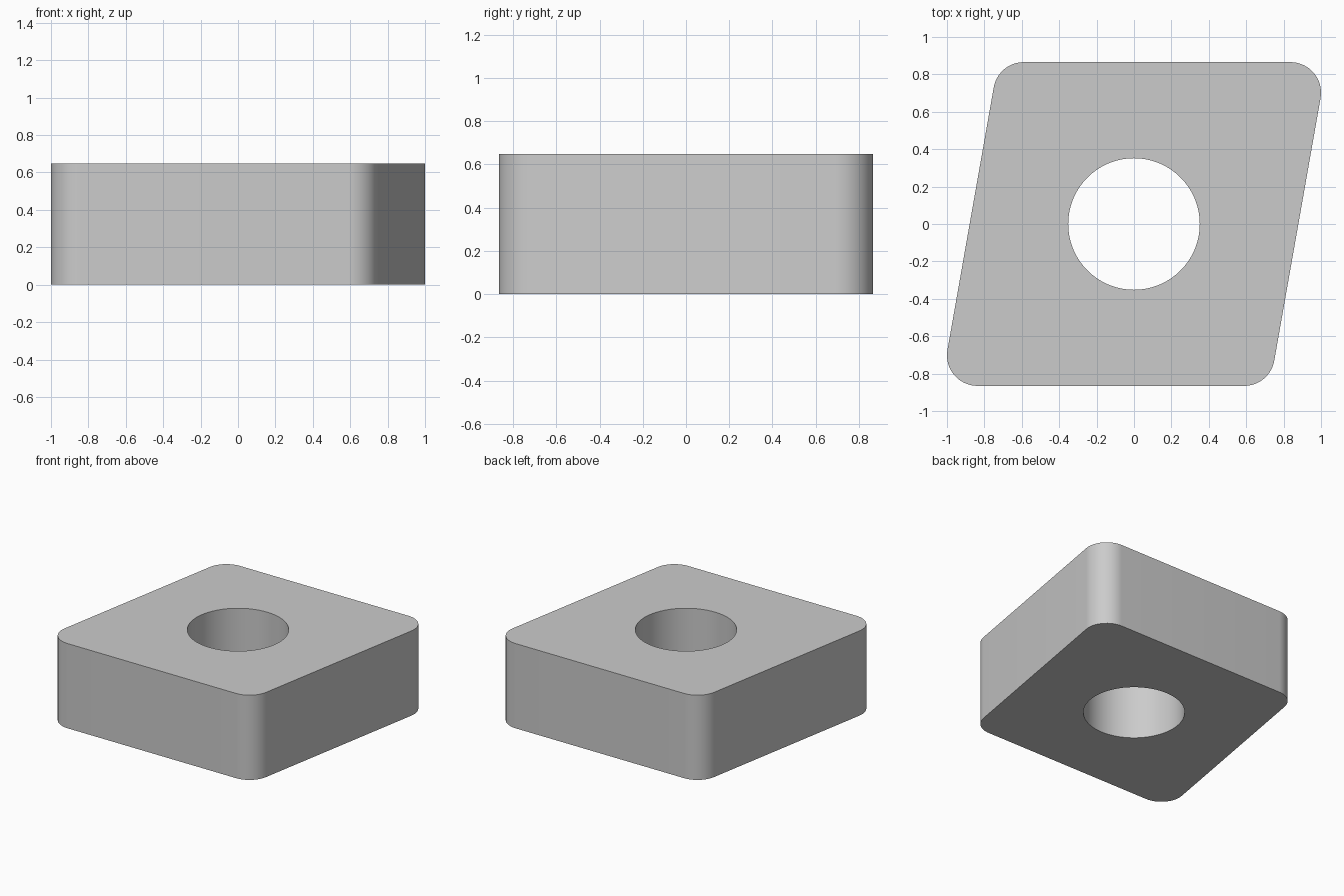
import bpy, bmesh
from math import sin, cos, tan, pi, radians

if "Cube" in bpy.data.objects:
    bpy.data.objects.remove(bpy.data.objects["Cube"])

IN_R, CORNER_R, HOLE_R, HEIGHT = 0.8654, 0.1635, 0.3516, 0.6487
LEAN = radians(10)          # side walls lean 10 degrees: 80/100 degree rhombus
SEG = 16                    # segments per rounded corner

# Rounded rhombus outline: acute and obtuse corner, repeated by half turn
d = IN_R - CORNER_R
corners = [(d * (1 + sin(LEAN)) / cos(LEAN), d, -LEAN, pi / 2),
           (-d * (1 - sin(LEAN)) / cos(LEAN), d, pi / 2, pi - LEAN)]
outline = []
for sign in (1, -1):
    for cx, cy, a0, a1 in corners:
        for i in range(SEG + 1):
            a = a0 + (a1 - a0) * i / SEG
            outline.append((sign * (cx + CORNER_R * cos(a)),
                            sign * (cy + CORNER_R * sin(a))))

# Round through hole
hole = [(HOLE_R * cos(2 * pi * i / 96), HOLE_R * sin(2 * pi * i / 96)) for i in range(96)]

bm = bmesh.new()


def add_loop(points):
    vs = [bm.verts.new((x, y, 0)) for x, y in points]
    return [bm.edges.new((vs[i - 1], vs[i])) for i in range(len(vs))]


# Fill the plate between both loops, then raise it
edges = add_loop(outline) + add_loop(hole)
bmesh.ops.triangle_fill(bm, use_beauty=True, use_dissolve=False,
                        edges=edges, normal=(0, 0, 1))
res = bmesh.ops.extrude_face_region(bm, geom=bm.faces[:], use_keep_orig=True)
top = [g for g in res["geom"] if isinstance(g, bmesh.types.BMVert)]
bmesh.ops.translate(bm, verts=top, vec=(0, 0, HEIGHT))
bmesh.ops.recalc_face_normals(bm, faces=bm.faces[:])

mesh = bpy.data.meshes.new("cutting_insert")
bm.to_mesh(mesh)
bm.free()
obj = bpy.data.objects.new("cutting_insert", mesh)
bpy.context.collection.objects.link(obj)
bpy.context.view_layer.objects.active = obj
obj.select_set(True)
bpy.ops.object.shade_smooth_by_angle(angle=radians(30))
